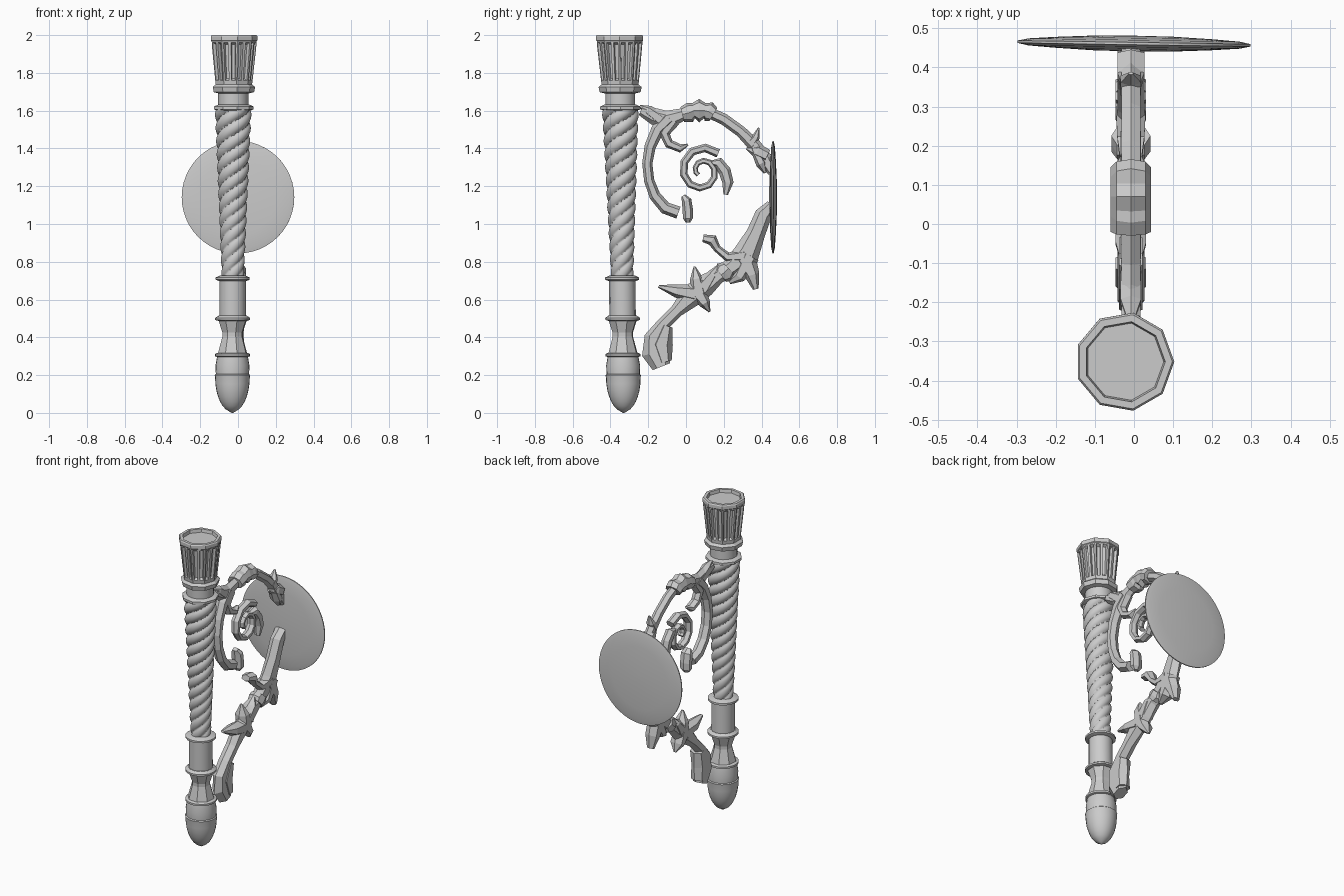
import bpy, bmesh
from math import sin, cos, pi, tau, radians, sqrt


def axis(z):
    # the shaft leans very slightly
    return -0.03 + 0.003 * z, -0.33 - 0.011 * z


def finish(name, bm, smooth=None):
    bmesh.ops.recalc_face_normals(bm, faces=bm.faces)
    me = bpy.data.meshes.new(name)
    bm.to_mesh(me)
    bm.free()
    ob = bpy.data.objects.new(name, me)
    bpy.context.collection.objects.link(ob)
    if smooth:
        bpy.ops.object.select_all(action='DESELECT')
        ob.select_set(True)
        bpy.context.view_layer.objects.active = ob
        bpy.ops.object.shade_smooth_by_angle(angle=radians(smooth))
    return ob


def skin(bm, rings):
    vs = [[bm.verts.new(p) for p in r] for r in rings]
    n = len(vs[0])
    for a, b in zip(vs, vs[1:]):
        for i in range(n):
            bm.faces.new((a[i], a[(i + 1) % n], b[(i + 1) % n], b[i]))
    bm.faces.new(vs[0])
    bm.faces.new(vs[-1])


def lathe(name, profile, angles, shape=lambda a, z, r: r, smooth=None):
    bm = bmesh.new()
    rings = []
    for r, z in profile:
        cx, cy = axis(z)
        rings.append([(cx + shape(a, z, r) * cos(a), cy + shape(a, z, r) * sin(a), z)
                      for a in angles])
    skin(bm, rings)
    return finish(name, bm, smooth)


def circle(n, off=0.0):
    return [off + tau * i / n for i in range(n)]


def sweep(name, pts, w=0.03, sides=6):
    """Faceted limb in the YZ plane; pts = (y, z, in-plane radius), w = half width in x."""
    bm = bmesh.new()
    rings = []
    for i, (y, z, r) in enumerate(pts):
        p, q = pts[max(i - 1, 0)], pts[min(i + 1, len(pts) - 1)]
        ty, tz = q[0] - p[0], q[1] - p[1]
        d = sqrt(ty * ty + tz * tz)
        ny, nz = -tz / d, ty / d
        wx = min(w, r * 1.6)
        rings.append([(-0.008 + wx * sin(a), y + ny * r * cos(a), z + nz * r * cos(a))
                      for a in circle(sides)])
    skin(bm, rings)
    return finish(name, bm)


# --- lower shaft: rounded finial, collars, faceted waist, plain sleeve
dome = [(0.092 * sin(t), 0.19 - 0.185 * cos(t)) for t in (pi / 2 * k / 8 for k in range(1, 9))]
lathe("bottom_finial", [(0.004, 0.0)] + dome +
      [(0.094, 0.2), (0.088, 0.205), (0.09, 0.25), (0.081, 0.30)], circle(24), smooth=35)
lathe("finial_collar", [(0.08, 0.295), (0.092, 0.3), (0.092, 0.312), (0.08, 0.318)], circle(24), smooth=35)
lathe("waist", [(0.082, 0.31), (0.056, 0.405), (0.056, 0.425), (0.08, 0.495)], circle(8, 0.3))
lathe("waist_collar", [(0.075, 0.487), (0.092, 0.492), (0.092, 0.503), (0.075, 0.515)], circle(16), smooth=35)
lathe("sleeve", [(0.07, 0.5), (0.07, 0.705)], circle(16), smooth=35)
lathe("sleeve_collar", [(0.07, 0.697), (0.09, 0.705), (0.09, 0.717), (0.065, 0.728)], circle(16), smooth=35)

# --- twisted rope shaft, widening upwards
twist = [(0.059 + 0.039 * k / 130, 0.715 + 0.9 * k / 130) for k in range(131)]


def rope(a, z, r):
    return r * (0.78 + 0.22 * sqrt(abs(sin(2 * (a - tau * z / 0.28)))))


lathe("twisted_shaft", twist, circle(64), rope, smooth=50)

# --- neck and fluted nine-sided cup
lathe("neck_collar", [(0.09, 1.6), (0.108, 1.607), (0.108, 1.622), (0.085, 1.632)], circle(9), smooth=25)
lathe("neck", [(0.08, 1.62), (0.08, 1.70)], circle(18), smooth=35)
lathe("cup_base", [(0.085, 1.692), (0.11, 1.698), (0.116, 1.725), (0.1, 1.738)], circle(9))

cup_angles = [tau / 18 * (k + f) for k in range(18) for f in (0, 0.2, 0.24, 0.5, 0.76, 0.8)]


def fluted(a, z, r):
    r *= cos(pi / 9) / cos(a % (tau / 9) - pi / 9)
    f = (a / (tau / 18)) % 1
    return r - (0.018 if 0.22 < f < 0.78 and 1.765 < z < 1.956 else 0)


lathe("fluted_cup", [(0.098, 1.73), (0.102, 1.76), (0.103, 1.77), (0.122, 1.95), (0.122, 1.96),
                     (0.123, 1.975)], cup_angles, fluted)
lathe("cup_rim", [(0.12, 1.965), (0.127, 1.972), (0.127, 1.993), (0.122, 2.0), (0.104, 2.0),
                  (0.1, 1.98)], circle(9))

# --- round wall plate, lens shaped
bm = bmesh.new()
lens = [(0.02, 0.0), (0.019, 0.1), (0.014, 0.2), (0.009, 0.27), (0.003, 0.298)]
prof = [(-d, max(r, 0.01)) for d, r in lens] + [(d, max(r, 0.01)) for d, r in reversed(lens)]
skin(bm, [[(r * cos(a), d, r * sin(a)) for a in circle(48)] for d, r in prof])
plate = finish("wall_plate", bm, 40)
plate.location = (0, 0.461, 1.142)
plate.rotation_euler = (0, 0, radians(-0.9))

# --- upper scroll arm with its knot and leaves
sweep("upper_arm", [(-0.24, 1.6, 0.025), (-0.17, 1.57, 0.045), (-0.1, 1.55, 0.05), (0, 1.585, 0.03),
                    (0.1, 1.6, 0.03), (0.2, 1.555, 0.03), (0.29, 1.49, 0.03), (0.36, 1.42, 0.035),
                    (0.42, 1.34, 0.04), (0.455, 1.27, 0.02)], 0.028)
sweep("arm_knot", [(-0.02, 1.58, 0.04), (0.02, 1.59, 0.053), (0.04, 1.6, 0.04), (0.07, 1.6, 0.062),
                   (0.1, 1.6, 0.04), (0.12, 1.595, 0.053), (0.145, 1.58, 0.04)], 0.052, 8)
sweep("upper_leaf_tip", [(0.34, 1.42, 0.03), (0.37, 1.46, 0.02), (0.385, 1.51, 0.004)])
sweep("upper_leaf_inner", [(0.43, 1.36, 0.035), (0.38, 1.385, 0.04), (0.32, 1.4, 0.006)], 0.04)
sweep("upper_leaf_lower", [(0.36, 1.4, 0.02), (0.4, 1.32, 0.03), (0.42, 1.27, 0.008)], 0.04)
sweep("shaft_leaf", [(-0.12, 1.54, 0.04), (-0.2, 1.6, 0.03), (-0.245, 1.625, 0.006)])
sweep("side_scroll", [(-0.09, 1.56, 0.04), (-0.15, 1.5, 0.035), (-0.19, 1.41, 0.03), (-0.205, 1.32, 0.027),
                      (-0.195, 1.23, 0.027), (-0.165, 1.15, 0.03), (-0.11, 1.085, 0.033),
                      (-0.04, 1.06, 0.033)], 0.035)
sweep("scroll_knob", [(-0.015, 1.15, 0.012), (0.003, 1.125, 0.026), (0.01, 1.07, 0.028),
                      (0.01, 1.03, 0.026), (0.01, 1.008, 0.012)], 0.038)
sweep("curl_leaf", [(-0.07, 1.55, 0.04), (-0.115, 1.48, 0.03), (-0.09, 1.425, 0.025),
                    (-0.03, 1.4, 0.022), (0.01, 1.42, 0.006)])

# --- inner spiral and hooked leaf
spiral = []
for k in range(17):
    a = radians(10 + 36 * k)
    rad = 0.145 - 0.0072 * k
    spiral.append((0.085 + rad * cos(a) * 0.9, 1.28 + rad * sin(a) * 0.95, 0.024 - 0.0007 * k))
sweep("inner_spiral", spiral[1:], 0.028)
sweep("hooked_leaf", [(0.135, 1.325, 0.012), (0.17, 1.325, 0.03), (0.205, 1.28, 0.033),
                      (0.222, 1.22, 0.03), (0.21, 1.155, 0.012)])

# --- lower leafy arm
sweep("lower_arm", [(0.455, 1.1, 0.03), (0.41, 1.05, 0.045), (0.37, 0.95, 0.05), (0.32, 0.84, 0.07),
                    (0.24, 0.77, 0.05), (0.17, 0.725, 0.04), (0.1, 0.675, 0.06), (0.03, 0.62, 0.06),
                    (-0.05, 0.54, 0.035), (-0.12, 0.47, 0.035), (-0.17, 0.4, 0.05),
                    (-0.16, 0.32, 0.075), (-0.13, 0.245, 0.05)], 0.04)
sweep("lower_arm_ring", [(0.225, 0.765, 0.045), (0.205, 0.745, 0.06), (0.185, 0.73, 0.045)], 0.05, 8)
for name, pts in {
    "lower_leaf_curl": [(0.31, 0.83, 0.04), (0.22, 0.825, 0.025), (0.165, 0.87, 0.02), (0.14, 0.915, 0.03),
                        (0.09, 0.925, 0.02)],
    "lower_leaf_drop": [(0.31, 0.82, 0.06), (0.35, 0.73, 0.04), (0.37, 0.655, 0.015)],
    "lower_leaf_back": [(0.34, 0.83, 0.05), (0.28, 0.72, 0.035), (0.23, 0.69, 0.01)],
    "middle_leaf_up": [(0.07, 0.63, 0.05), (0.055, 0.71, 0.035), (0.045, 0.775, 0.005)],
    "middle_leaf_up_right": [(0.09, 0.66, 0.05), (0.14, 0.73, 0.03), (0.17, 0.78, 0.006)],
    "middle_leaf_left": [(0.05, 0.63, 0.05), (-0.05, 0.645, 0.035), (-0.145, 0.67, 0.008)],
    "middle_leaf_down": [(0.06, 0.64, 0.05), (0.1, 0.58, 0.03), (0.125, 0.535, 0.005)],
    "foot_leaf": [(-0.1, 0.46, 0.03), (-0.13, 0.36, 0.06), (-0.11, 0.27, 0.035)],
}.items():
    sweep(name, pts, 0.045)
